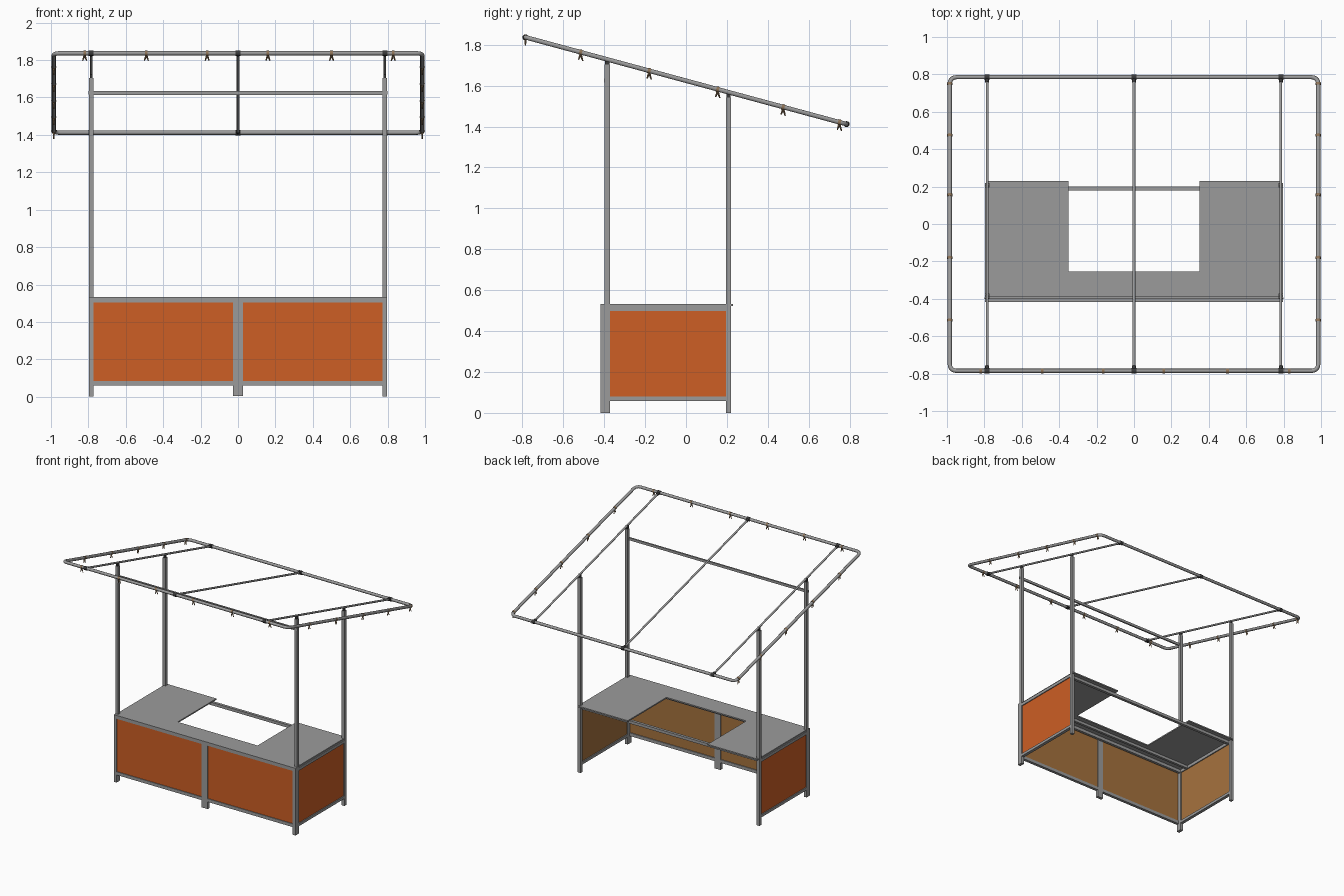
import bpy, bmesh, math
from mathutils import Vector, Matrix

if "Cube" in bpy.data.objects:
    bpy.data.objects.remove(bpy.data.objects["Cube"])


def mat(name, rgb):
    m = bpy.data.materials.new(name)
    m.diffuse_color = (*rgb, 1)
    m.use_nodes = True
    m.node_tree.nodes["Principled BSDF"].inputs["Base Color"].default_value = m.diffuse_color
    return m


METAL = mat("grey metal", (0.33, 0.33, 0.33))
ORANGE = mat("orange panel", (0.61, 0.112, 0.018))
WOOD = mat("tan wood", (0.38, 0.17, 0.048))
DARK = mat("dark fitting", (0.04, 0.04, 0.04))
CLIP = mat("brown clip", (0.28, 0.18, 0.10))


def finish(name, bm, *mats):
    me = bpy.data.meshes.new(name)
    bm.normal_update()
    bm.to_mesh(me)
    bm.free()
    ob = bpy.data.objects.new(name, me)
    bpy.context.collection.objects.link(ob)
    for m in mats:
        me.materials.append(m)
    return ob


def box(name, x0, x1, y0, y1, z0, z1, m=METAL):
    bm = bmesh.new()
    bmesh.ops.create_cube(bm, size=1)
    c = Vector(((x0 + x1) / 2, (y0 + y1) / 2, (z0 + z1) / 2))
    for v in bm.verts:
        v.co = Vector((v.co.x * (x1 - x0), v.co.y * (y1 - y0), v.co.z * (z1 - z0))) + c
    return finish(name, bm, m)


def panel(name, x0, x1, y0, y1, z0, z1, outward):
    # orange on the outer face, bare wood elsewhere
    ob = box(name, x0, x1, y0, y1, z0, z1, WOOD)
    ob.data.materials.append(ORANGE)
    for p in ob.data.polygons:
        if p.normal.dot(Vector(outward)) > 0.9:
            p.material_index = 1


def rod(name, a, b, r, m=METAL, seg=12, r2=None):
    a, b = Vector(a), Vector(b)
    d = b - a
    M = Matrix.Translation((a + b) / 2) @ d.to_track_quat('Z', 'Y').to_matrix().to_4x4()
    bm = bmesh.new()
    bmesh.ops.create_cone(bm, cap_ends=True, segments=seg, radius1=r,
                          radius2=r if r2 is None else r2, depth=d.length, matrix=M)
    for f in bm.faces:
        f.smooth = len(f.verts) == 4 and seg > 6
    return finish(name, bm, m)


# sloping roof plane: height at a given depth
def roof_z(y):
    return 1.624 - 0.2705 * y


RX, RY = 0.985, 0.785

# rounded roof frame tube
cu = bpy.data.curves.new("roof_frame", 'CURVE')
cu.dimensions = '3D'
cu.bevel_depth = 0.0115
cu.bevel_resolution = 3
pts = []
rc = 0.035
for i, (sx, sy) in enumerate([(1, 1), (-1, 1), (-1, -1), (1, -1)]):
    for k in range(6):
        a = math.radians(90 * i + 18 * k)
        x = sx * (RX - rc) + rc * math.cos(a)
        y = sy * (RY - rc) + rc * math.sin(a)
        pts.append((x, y, roof_z(y), 1))
sp = cu.splines.new('POLY')
sp.points.add(len(pts) - 1)
for p, co in zip(sp.points, pts):
    p.co = co
sp.use_cyclic_u = True
sp.use_smooth = True
cu.materials.append(METAL)
bpy.context.collection.objects.link(bpy.data.objects.new("roof_frame", cu))

# roof crossbars with dark end couplings
for x in (-0.785, 0, 0.785):
    rod("roof_crossbar", (x, -RY, roof_z(-RY)), (x, RY, roof_z(RY)), 0.0075)
    for y in (-RY, RY):
        rod("crossbar_coupling", (x - 0.013, y, roof_z(y)), (x + 0.013, y, roof_z(y)), 0.015, DARK)
        y2 = y * 0.98
        rod("crossbar_socket", (x, y, roof_z(y)), (x, y2 * 0.985, roof_z(y2 * 0.985)), 0.011, DARK)


# split hanging clips around the roof edge
def clip(x, y, along):
    z = roof_z(y)
    d = Vector(along)
    c = Vector((x, y, z))
    dn = Vector((0, 0, -1))
    rod("clip_band", c - d * 0.007, c + d * 0.007, 0.0135, CLIP, 8)
    for s in (-1, 1):
        rod("clip_leg", c + dn * 0.01, c + dn * 0.04 + d * 0.011 * s, 0.006, CLIP, 4, 0.003)


for x in (-0.82, -0.49, -0.165, 0.16, 0.5, 0.83):
    clip(x, -RY, (1, 0, 0))
side_dir = Vector((0, 1, -0.2705)).normalized()
for s in (-1, 1):
    for y in (-0.515, -0.18, 0.155, 0.475, 0.75):
        clip(s * RX, y, side_dir)

# posts, brackets, side frames and side panels
for s in (-1, 1):
    xa, xb = sorted((s * 0.772, s * 0.797))
    x = s * 0.785
    for label, y in (("front", -0.385), ("rear", 0.207)):
        top = roof_z(y) - 0.025
        box(label + "_post", xa, xb, y - 0.0125, y + 0.0125, 0, top)
        box(label + "_post_bracket", x - 0.007, x + 0.007, y - 0.01, y + 0.01, top, roof_z(y) + 0.004, DARK)
    box("side_bottom_rail", xa, xb, -0.3725, 0.1945, 0.058, 0.08)
    box("side_top_rail", xa, xb, -0.3725, 0.1945, 0.498, 0.522)
    xo, xi = s * 0.79, s * 0.78
    panel("side_panel", min(xo, xi), max(xo, xi), -0.3725, 0.1945, 0.08, 0.498, (s, 0, 0))
    # front face frame, one half each side
    box("front_outer_leg", xa, xb, -0.417, -0.398, 0, 0.532)
    ca, cb = sorted((0, s * 0.026))
    box("front_centre_leg", ca, cb, -0.417, -0.394, 0.003, 0.532)
    fa, fb = sorted((s * 0.026, s * 0.772))
    box("front_bottom_rail", fa, fb, -0.417, -0.394, 0.06, 0.085)
    box("front_top_rail", fa, fb, -0.417, -0.394, 0.505, 0.532)
    panel("front_panel", fa, fb, -0.411, -0.401, 0.085, 0.505, (0, -1, 0))
    box("bar_clamp", x - 0.015, x + 0.015, -0.4, -0.392, 1.615, 1.635, METAL)

# long rails between the posts
box("upper_front_bar", -0.772, 0.772, -0.399, -0.387, 1.614, 1.634)
box("counter_front_rail", -0.772, 0.772, -0.392, -0.372, 0.495, 0.52)
box("counter_middle_rail", -0.772, 0.772, -0.31, -0.29, 0.498, 0.52)
box("counter_rear_rail", -0.772, 0.772, 0.178, 0.2, 0.497, 0.52)

# U-shaped counter top
bm = bmesh.new()
outline = [(-0.79, -0.398), (0.79, -0.398), (0.79, 0.23), (0.35, 0.23),
           (0.35, -0.255), (-0.35, -0.255), (-0.35, 0.23), (-0.79, 0.23)]
f = bm.faces.new([bm.verts.new((x, y, 0.522)) for x, y in outline])
ext = bmesh.ops.extrude_face_region(bm, geom=[f])
bmesh.ops.translate(bm, vec=(0, 0, 0.01),
                    verts=[g for g in ext["geom"] if isinstance(g, bmesh.types.BMVert)])
bmesh.ops.recalc_face_normals(bm, faces=bm.faces)
finish("counter_top", bm, METAL)
